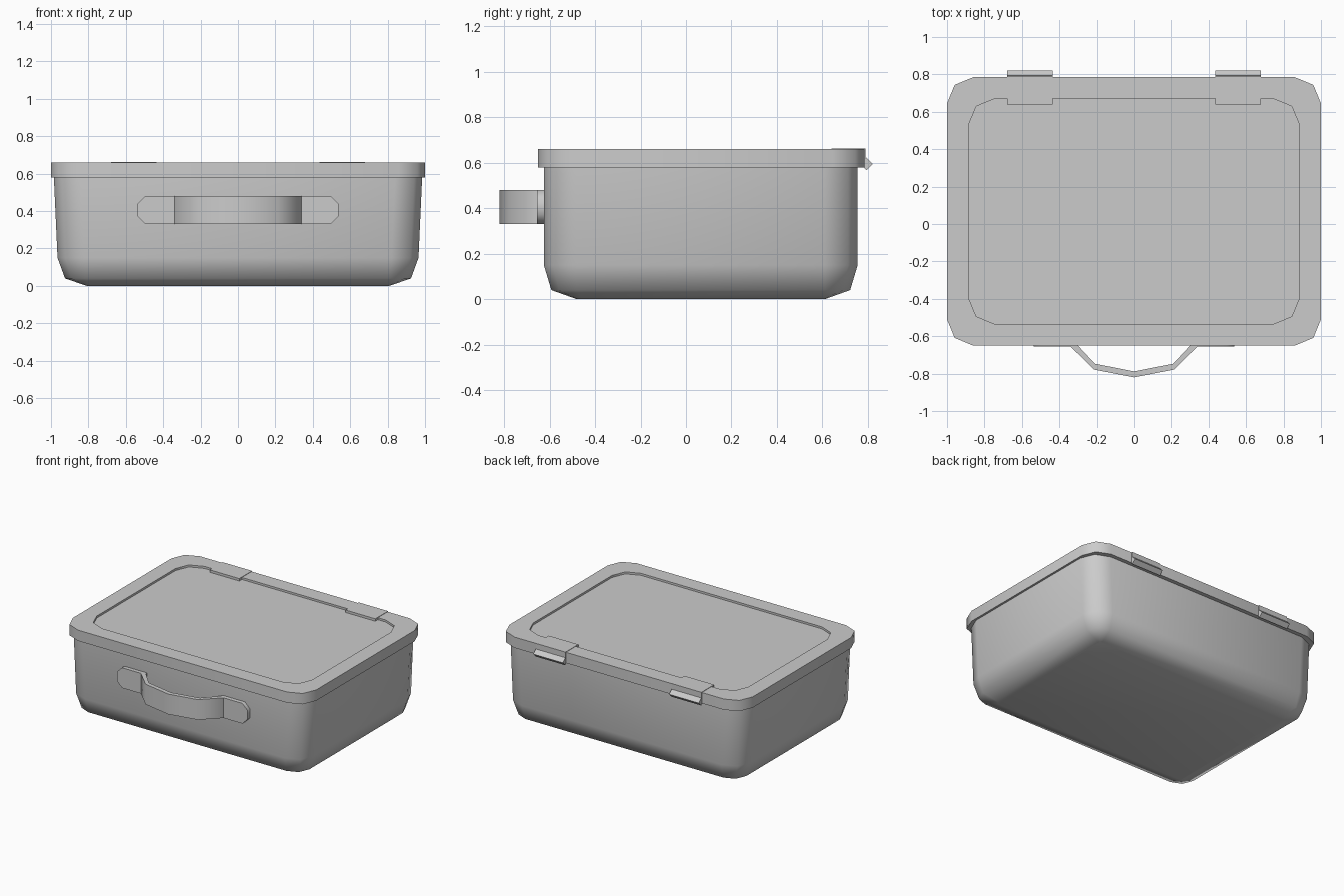
import bpy, bmesh, math

if "Cube" in bpy.data.objects:
    bpy.data.objects.remove(bpy.data.objects["Cube"])

grey = bpy.data.materials.new("plain_grey")
grey.diffuse_color = (0.6, 0.6, 0.6, 1)
grey.use_nodes = True
grey.node_tree.nodes["Principled BSDF"].inputs["Base Color"].default_value = grey.diffuse_color


def finish(name, bm, angle=60):
    bmesh.ops.recalc_face_normals(bm, faces=bm.faces)
    mesh = bpy.data.meshes.new(name)
    bm.to_mesh(mesh)
    bm.free()
    mesh.materials.append(grey)
    obj = bpy.data.objects.new(name, mesh)
    bpy.context.collection.objects.link(obj)
    bpy.ops.object.select_all(action='DESELECT')
    obj.select_set(True)
    bpy.context.view_layer.objects.active = obj
    bpy.ops.object.shade_smooth_by_angle(angle=math.radians(angle))
    return obj


def rounded_rect(hx, y0, y1, r, z):
    """Rectangle with two-segment rounded corners."""
    pts = []
    corners = ((hx - r, y1 - r), (-hx + r, y1 - r), (-hx + r, y0 + r), (hx - r, y0 + r))
    for i, (cx, cy) in enumerate(corners):
        for k in range(3):
            a = math.radians(90 * i + 45 * k)
            pts.append((cx + r * math.cos(a), cy + r * math.sin(a), z))
    return pts


def loft(name, rings, angle=60):
    """Closed skin through rings with equal point counts."""
    bm = bmesh.new()
    loops = [[bm.verts.new(p) for p in ring] for ring in rings]
    for a, b in zip(loops, loops[1:]):
        n = len(a)
        for i in range(n):
            j = (i + 1) % n
            bm.faces.new((a[i], a[j], b[j], b[i]))
    bm.faces.new(loops[0])
    bm.faces.new(loops[-1])
    return finish(name, bm, angle)


# Case body with rounded bottom edge and tapered ends
loft("case_body", [
    rounded_rect(0.81, -0.48, 0.61, 0.02, 0.0),
    rounded_rect(0.925, -0.592, 0.722, 0.11, 0.04),
    rounded_rect(0.965, -0.625, 0.755, 0.145, 0.15),
    rounded_rect(0.985, -0.625, 0.755, 0.145, 0.59),
])

# Lid with sunken top panel
loft("lid", [
    rounded_rect(1.0, -0.65, 0.785, 0.14, 0.58),
    rounded_rect(1.0, -0.65, 0.785, 0.14, 0.66),
    rounded_rect(0.885, -0.535, 0.67, 0.14, 0.66),
    rounded_rect(0.885, -0.535, 0.67, 0.14, 0.645),
])

# Handle strap
outer = [(-0.34, -0.655), (-0.215, -0.778), (0, -0.82), (0.215, -0.778), (0.34, -0.655)]
inner = [(0.31, -0.64), (0.21, -0.747), (0, -0.788), (-0.21, -0.747), (-0.31, -0.64)]
ends = [(0.34, -0.64)], [(-0.34, -0.64)]
outline = outer + ends[0] + inner + ends[1]
loft("handle_strap", [[(x, y, z) for x, y in outline] for z in (0.33, 0.48)])

for side, word in ((-1, "left"), (1, "right")):
    # Handle mounting plate with clipped end
    plate = [(0.31, 0.33), (0.495, 0.33), (0.537, 0.372), (0.537, 0.438), (0.495, 0.48), (0.31, 0.48)]
    loft(f"handle_mount_{word}",
         [[(side * x, y, z) for x, z in plate] for y in (-0.655, -0.615)])

    # Hinge leaf folded over the back of the lid
    x0, x1 = side * 0.437, side * 0.68
    leaf = [(0.64, 0.64), (0.64, 0.663), (0.79, 0.663), (0.79, 0.59), (0.775, 0.59), (0.775, 0.64)]
    loft(f"hinge_leaf_{word}", [[(x, y, z) for y, z in leaf] for x in (x0, x1)], 30)

    # Four-sided hinge barrel
    r = 0.028
    barrel = [(0.793 + r * math.cos(k * math.pi / 2), 0.595 + r * math.sin(k * math.pi / 2)) for k in range(4)]
    loft(f"hinge_barrel_{word}", [[(x, y, z) for y, z in barrel] for x in (x0, x1)], 30)
